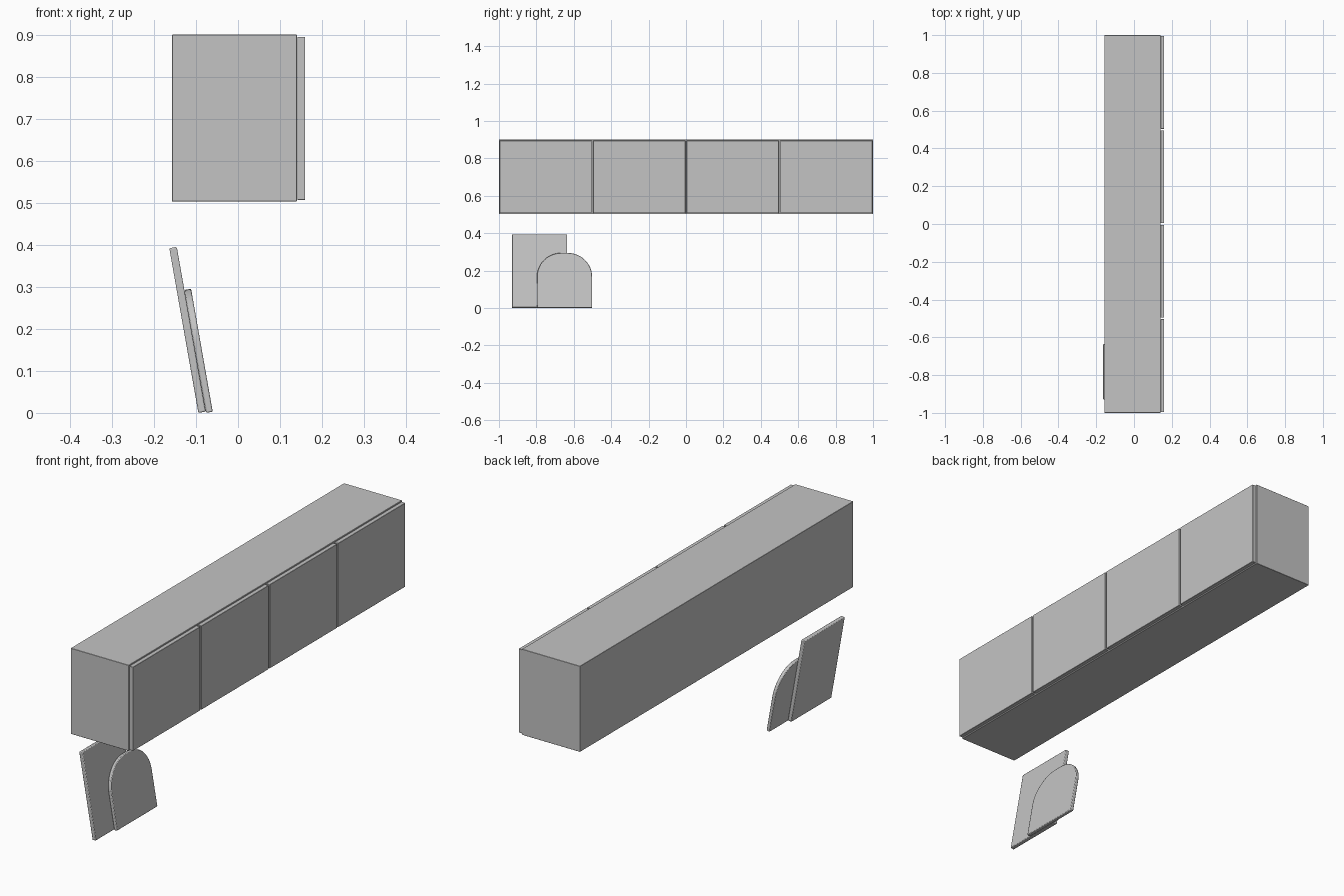
import bpy
import bmesh
import math
from mathutils import Matrix

default = bpy.data.objects.get("Cube")
if default:
    bpy.data.objects.remove(default, do_unlink=True)

grey = bpy.data.materials.new("plain grey")
grey.use_nodes = True
colour = (0.55, 0.55, 0.55, 1)
grey.diffuse_color = colour
grey.node_tree.nodes["Principled BSDF"].inputs["Base Color"].default_value = colour


def finish(name, bm, bevel, segments=1):
    """Turn a bmesh into a named object with softened edges."""
    bmesh.ops.recalc_face_normals(bm, faces=bm.faces)
    mesh = bpy.data.meshes.new(name)
    bm.to_mesh(mesh)
    bm.free()
    mesh.materials.append(grey)
    obj = bpy.data.objects.new(name, mesh)
    bpy.context.collection.objects.link(obj)
    mod = obj.modifiers.new("soft edges", 'BEVEL')
    mod.width = bevel
    mod.segments = segments
    mod.limit_method = 'ANGLE'
    mod.angle_limit = math.radians(40)
    return obj


def box(name, x, y, z, bevel):
    """Box given by its (min, max) on each axis."""
    bm = bmesh.new()
    bmesh.ops.create_cube(bm, size=1)
    for v in bm.verts:
        for i, (lo, hi) in enumerate((x, y, z)):
            v.co[i] = lo if v.co[i] < 0 else hi
    return finish(name, bm, bevel)


def board(name, outline, thickness, x, y):
    """Extrude a (y, z) outline into a board leaning towards -x."""
    lean = math.radians(10)
    bm = bmesh.new()
    face = bm.faces.new([bm.verts.new((-thickness / 2, a, b)) for a, b in outline])
    solid = bmesh.ops.extrude_face_region(bm, geom=[face])
    moved = [g for g in solid["geom"] if isinstance(g, bmesh.types.BMVert)]
    bmesh.ops.translate(bm, verts=moved, vec=(thickness, 0, 0))
    place = Matrix.Translation((x, y, thickness / 2 * math.sin(lean)))
    bm.transform(place @ Matrix.Rotation(-lean, 4, 'Y'))
    obj = finish(name, bm, 0.003, 2)
    bpy.ops.object.select_all(action='DESELECT')
    obj.select_set(True)
    bpy.context.view_layer.objects.active = obj
    bpy.ops.object.shade_smooth_by_angle(angle=math.radians(30))
    return obj


# Long wall cabinet with four flat doors
box("cabinet_body", (-0.157, 0.14), (-1, 1), (0.503, 0.9), 0.001)
for i in range(4):
    start = -1 + i * 0.5
    box(f"cabinet_door_{i + 1}", (0.141, 0.16), (start + 0.004, start + 0.496),
        (0.507, 0.895), 0.001)

# Tall rectangular board
w, h = 0.1475, 0.398
board("rectangular_board", [(-w, 0), (w, 0), (w, h), (-w, h)], 0.018, -0.0855, -0.7825)

# Shorter board with a rounded top
h, r, steps = 0.297, 0.13, 12
arch = [(-w, 0), (w, 0)]
for side in (1, -1):
    for k in range(steps + 1):
        t = k / steps if side > 0 else 1 - k / steps
        a = t * math.pi / 2
        arch.append((side * (w - r + r * math.cos(a)), h - r + r * math.sin(a)))
board("arched_board", arch, 0.016, -0.068, -0.6495)
